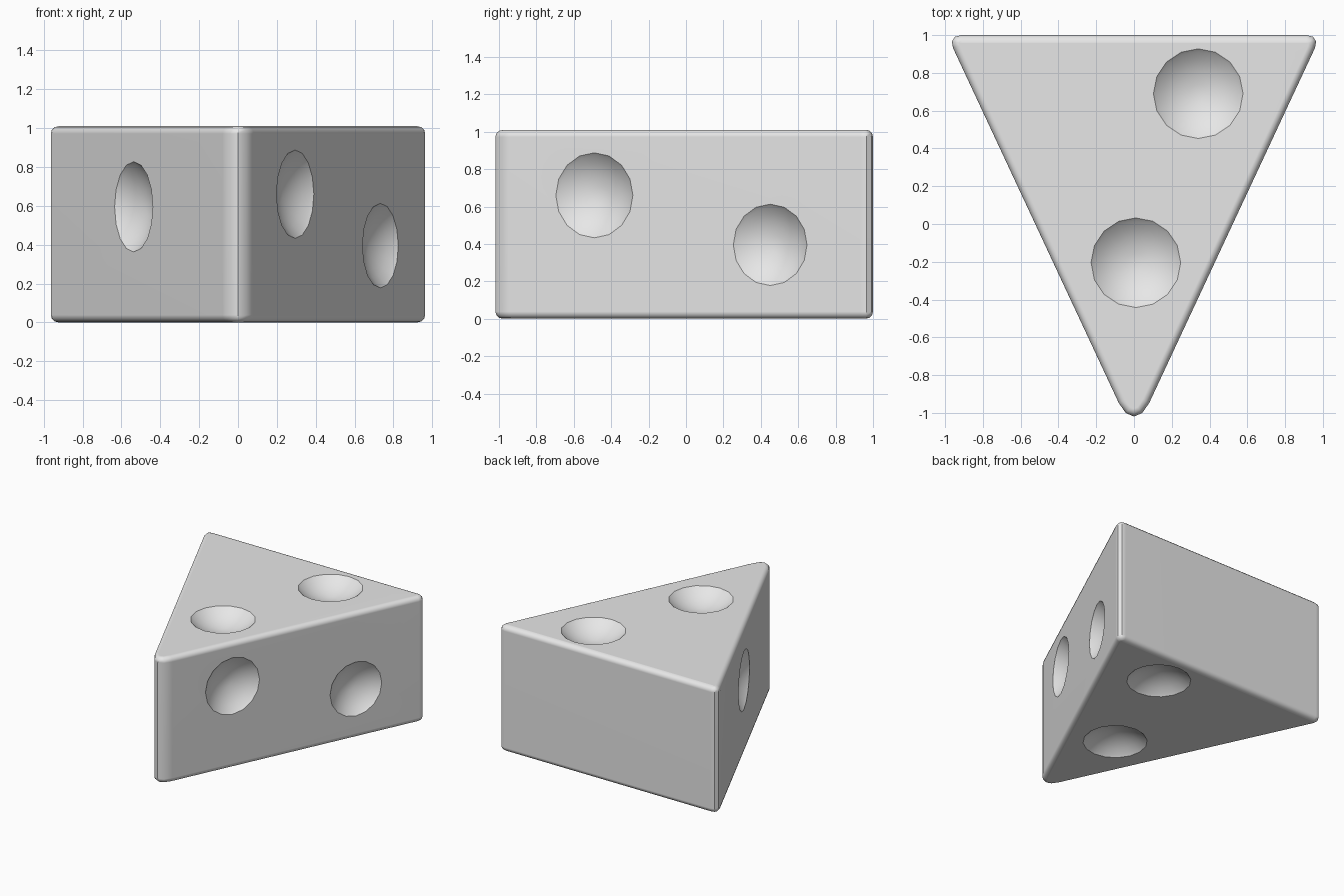
import bpy
import bmesh
from mathutils import Vector

default_cube = bpy.data.objects.get("Cube")
if default_cube:
    bpy.data.objects.remove(default_cube, do_unlink=True)

HEIGHT = 1.01
TIP = Vector((0, -1.12, 0))
CORNER = Vector((0.99, 1.0, 0))

grey = bpy.data.materials.new("light_grey")
grey.use_nodes = True
grey.diffuse_color = (0.8, 0.8, 0.8, 1)
grey.node_tree.nodes["Principled BSDF"].inputs["Base Color"].default_value = (0.8, 0.8, 0.8, 1)


def add_object(name, bm):
    mesh = bpy.data.meshes.new(name)
    bm.to_mesh(mesh)
    bm.free()
    mesh.materials.append(grey)
    obj = bpy.data.objects.new(name, mesh)
    bpy.context.collection.objects.link(obj)
    return obj


def round_edges(bm, test, offset, segments):
    edges = [e for e in bm.edges if test(*[v.co for v in e.verts])]
    bmesh.ops.bevel(bm, geom=edges, offset=offset, segments=segments,
                    profile=0.5, affect='EDGES', clamp_overlap=True)


def vertical(a, b):
    return abs(a.z - b.z) > 0.5


# Triangular wedge: wide rounding on the tip, smaller on the rear corners and rims
bm = bmesh.new()
outline = [TIP, CORNER, Vector((-CORNER.x, CORNER.y, 0))]
base = bm.faces.new([bm.verts.new(p) for p in outline])
top = bmesh.ops.extrude_face_region(bm, geom=[base])
bmesh.ops.translate(bm, vec=(0, 0, HEIGHT),
                    verts=[g for g in top["geom"] if isinstance(g, bmesh.types.BMVert)])
bmesh.ops.recalc_face_normals(bm, faces=bm.faces)
round_edges(bm, lambda a, b: vertical(a, b) and a.y < 0, 0.19, 4)
round_edges(bm, lambda a, b: vertical(a, b) and a.y > 0, 0.075, 3)
round_edges(bm, lambda a, b: not vertical(a, b), 0.04, 3)
wedge = add_object("wedge", bm)


def carve(centre, normal, radius):
    """Scoop a shallow round dimple out of the wedge."""
    cutter_bm = bmesh.new()
    bmesh.ops.create_uvsphere(cutter_bm, u_segments=16, v_segments=22, radius=radius * 1.41)
    for face in cutter_bm.faces:
        face.smooth = True
    cutter = add_object("dimple_cutter", cutter_bm)
    cutter.hide_render = True
    cutter.rotation_euler = normal.to_track_quat('Z', 'Y').to_euler()
    cutter.location = centre + normal * radius
    bpy.context.view_layer.update()
    cut = wedge.modifiers.new("dimple", 'BOOLEAN')
    cut.operation = 'DIFFERENCE'
    cut.solver = 'EXACT'
    cut.object = cutter
    bpy.context.view_layer.objects.active = wedge
    bpy.ops.object.modifier_apply(modifier=cut.name)
    bpy.data.objects.remove(cutter, do_unlink=True)


# Dimples matching on the top and bottom
for x, y in ((0.34, 0.69), (0.01, -0.205)):
    carve(Vector((x, y, HEIGHT)), Vector((0, 0, 1)), 0.24)
    carve(Vector((x, y, 0)), Vector((0, 0, -1)), 0.24)

# Dimples on the slanted sides: side, y, z, radius
along = (CORNER - TIP).normalized()
for side, y, z, radius in ((1, -0.49, 0.66, 0.23), (1, 0.45, 0.395, 0.22),
                           (-1, 0.03, 0.595, 0.235)):
    x = (y - TIP.y) * along.x / along.y
    carve(Vector((side * x, y, z)), Vector((side * along.y, -along.x, 0)), radius)

# Smooth shading with crisp dimple rims
bpy.ops.object.select_all(action='DESELECT')
wedge.select_set(True)
bpy.context.view_layer.objects.active = wedge
bpy.ops.object.shade_smooth_by_angle(angle=0.61)
weighted = wedge.modifiers.new("weighted_normals", 'WEIGHTED_NORMAL')
weighted.keep_sharp = True
